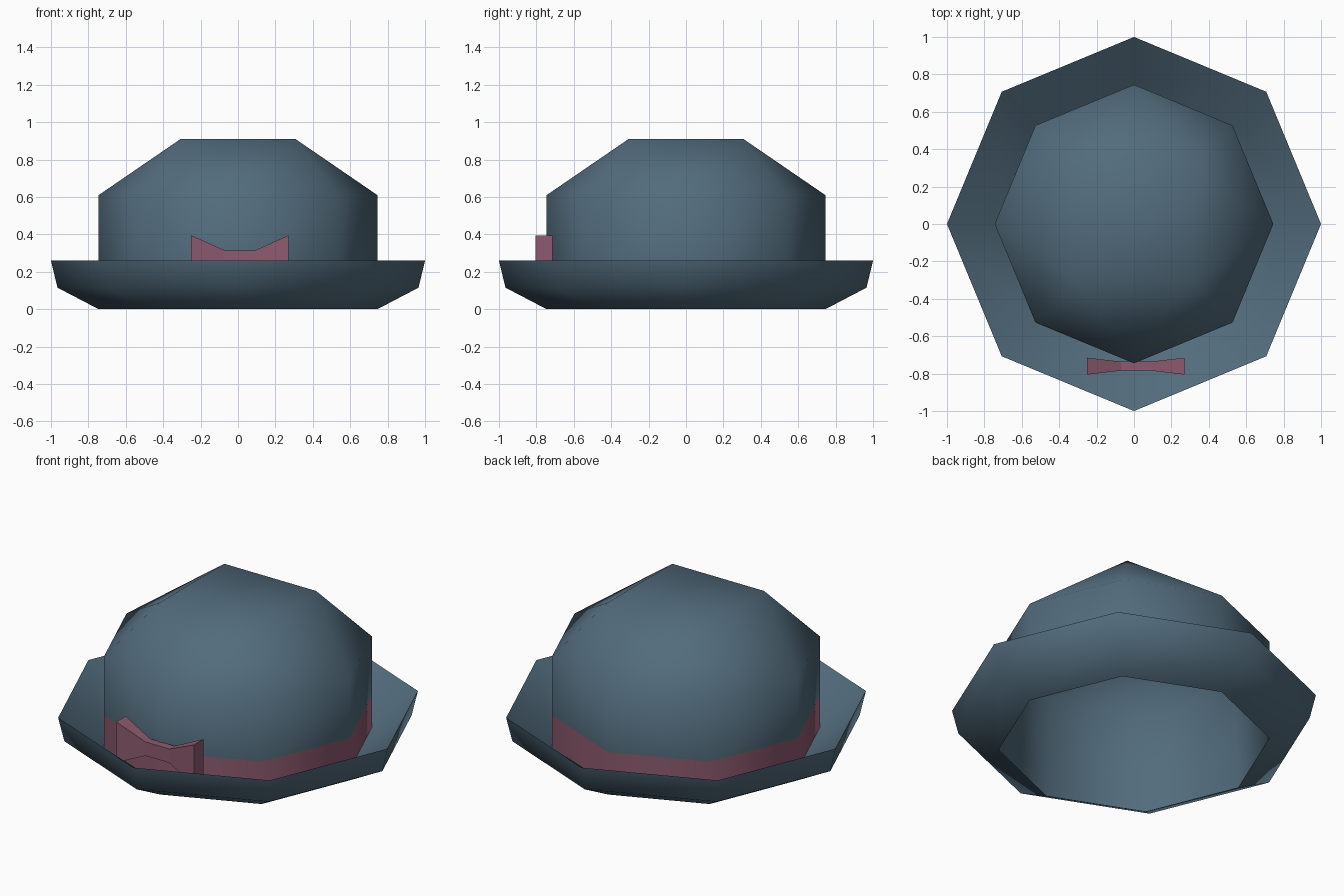
import bpy, bmesh, math

cube = bpy.data.objects.get("Cube")
if cube:
    bpy.data.objects.remove(cube, do_unlink=True)

SIDES = 8
WALL = 0.745      # crown radius
FOOT_Z = 0.062    # where the crown meets the brim
RIM_Z = 0.26      # height of the upturned brim edge


def make_material(name, rgb):
    mat = bpy.data.materials.new(name)
    mat.use_nodes = True
    color = (*rgb, 1.0)
    mat.diffuse_color = color
    mat.node_tree.nodes["Principled BSDF"].inputs["Base Color"].default_value = color
    return mat


slate = make_material("slate_blue", (0.085, 0.149, 0.203))
rose = make_material("dusty_rose", (0.27, 0.104, 0.16))


def finish(bm, name, mats, smooth):
    mesh = bpy.data.meshes.new(name)
    bm.to_mesh(mesh)
    bm.free()
    for mat in mats:
        mesh.materials.append(mat)
    obj = bpy.data.objects.new(name, mesh)
    bpy.context.collection.objects.link(obj)
    if smooth:
        bpy.ops.object.select_all(action='DESELECT')
        obj.select_set(True)
        bpy.context.view_layer.objects.active = obj
        bpy.ops.object.shade_smooth_by_angle(angle=math.radians(65))


def ring(bm, radius, z, count=SIDES, start=0.0):
    step = 2 * math.pi / count
    return [bm.verts.new((radius * math.cos(start + i * step),
                          radius * math.sin(start + i * step), z))
            for i in range(count)]


def bridge(bm, low, high):
    n = len(low)
    return [bm.faces.new((low[i], low[(i + 1) % n], high[(i + 1) % n], high[i]))
            for i in range(n)]


def lathe(bm, profile):
    rings = [ring(bm, r, z) for r, z in profile]
    return [bridge(bm, low, high) for low, high in zip(rings, rings[1:])], rings[-1]


def dome(bm, shoulder, half_width, z):
    """Close an eight-sided shoulder up to a flat square top."""
    top = ring(bm, half_width * math.sqrt(2), z, 4, math.pi / 4)
    for i in range(4):
        side, corner, following = (shoulder[(2 * i + k) % SIDES] for k in range(3))
        bm.faces.new((side, corner, top[i]))
        bm.faces.new((corner, following, top[i]))
        bm.faces.new((side, top[i], top[i - 1]))
    bm.faces.new(top)


# Crown: eight-sided wall with a ribbon band at its foot
bm = bmesh.new()
bands, shoulder = lathe(bm, [(WALL, FOOT_Z), (WALL, RIM_Z - 0.004), (WALL, 0.61)])
for face in bands[0]:
    face.material_index = 1
dome(bm, shoulder, 0.307, 0.91)
finish(bm, "crown", [slate, rose], True)

# Hollow inside of the hat, following the crown, facing inwards
bm = bmesh.new()
shoulder = lathe(bm, [(WALL, 0.0), (WALL - 0.015, 0.2), (WALL - 0.015, 0.6)])[1]
dome(bm, shoulder, 0.3, 0.895)
bmesh.ops.reverse_faces(bm, faces=bm.faces)
finish(bm, "lining", [slate], True)

# Upturned brim: rounded underside, straight sloping upper side
bm = bmesh.new()
lathe(bm, [(WALL, 0.0), (0.965, 0.115), (1.0, RIM_Z), (WALL, FOOT_Z)])
finish(bm, "brim", [slate], True)

# Bow: cross-sections along x, pinched in the middle
BOW_X, BOW_Y, BOW_Z = 0.01, -0.76, 0.272
bm = bmesh.new()
sections = []
for x, depth, height in ((-0.26, 0.045, 0.123), (-0.08, 0.024, 0.042),
                         (0.08, 0.024, 0.042), (0.26, 0.045, 0.123)):
    sections.append([bm.verts.new((BOW_X + x, BOW_Y + sy * depth, BOW_Z + sz * height))
                     for sy, sz in ((-1, -1), (1, -1), (1, 1), (-1, 1))])
for a, b in zip(sections, sections[1:]):
    bridge(bm, a, b)
bm.faces.new(sections[0])
bm.faces.new(sections[-1])
bmesh.ops.recalc_face_normals(bm, faces=bm.faces)
finish(bm, "bow", [rose], False)
